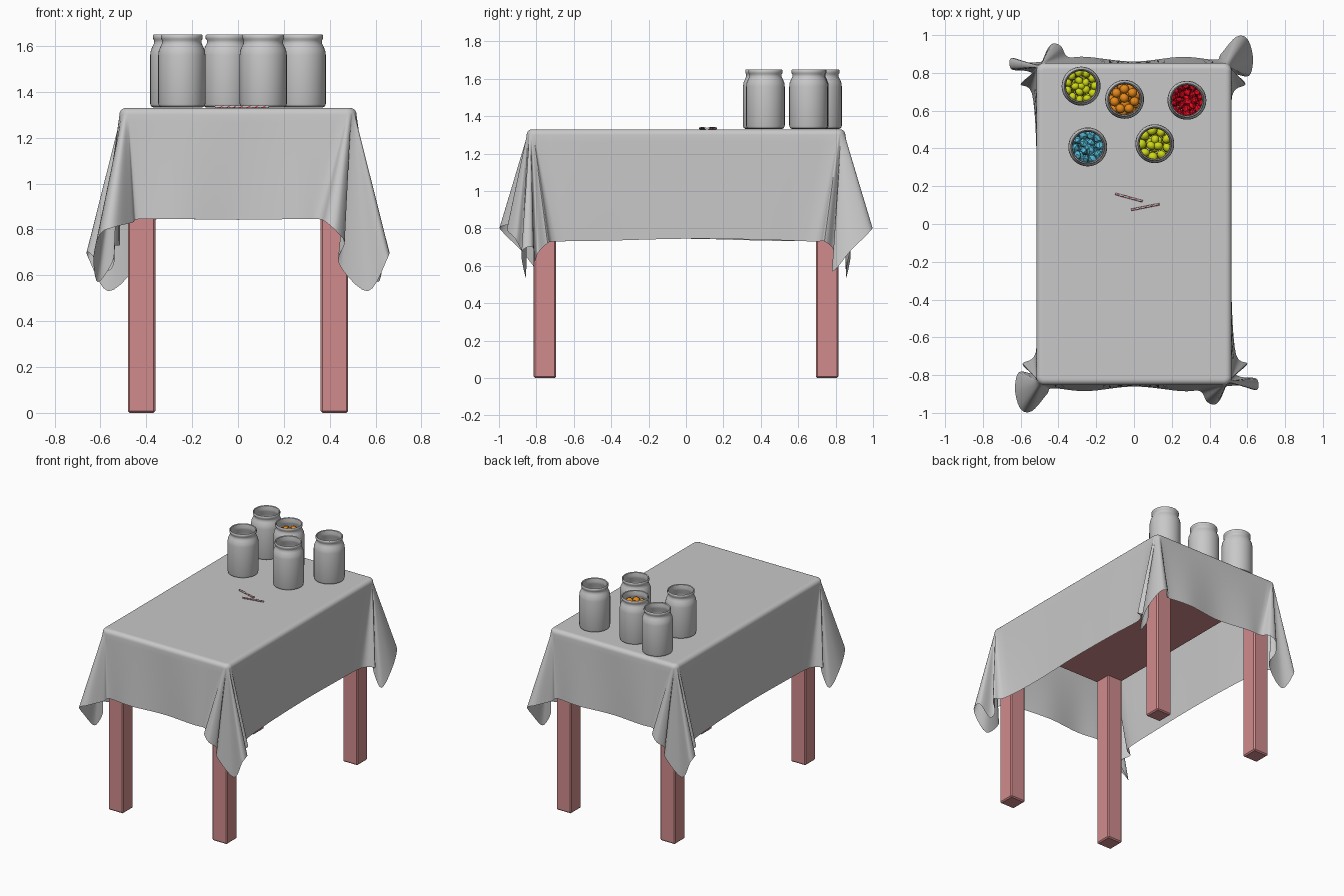
import bpy, bmesh, math, random
from mathutils import Vector, Matrix, Euler

if "Cube" in bpy.data.objects:
    bpy.data.objects.remove(bpy.data.objects["Cube"])

random.seed(4)


def material(name, rgb):
    m = bpy.data.materials.new(name)
    m.diffuse_color = (*rgb, 1)
    m.use_nodes = True
    m.node_tree.nodes["Principled BSDF"].inputs["Base Color"].default_value = m.diffuse_color
    return m


GREY = material("pale grey", (0.58, 0.58, 0.58))
WOOD = material("rosy wood", (0.64, 0.26, 0.265))
LIME = material("lime", (0.62, 0.69, 0.008))
ORANGE = material("orange", (0.8, 0.25, 0.01))
RED = material("red", (0.8, 0.003, 0.015))
BLUE = material("sky blue", (0.09, 0.48, 0.66))


def finish(name, bm, mats, angle=None):
    bmesh.ops.recalc_face_normals(bm, faces=bm.faces[:])
    me = bpy.data.meshes.new(name)
    bm.to_mesh(me)
    bm.free()
    for m in mats:
        me.materials.append(m)
    ob = bpy.data.objects.new(name, me)
    bpy.context.collection.objects.link(ob)
    if angle:
        bpy.context.view_layer.objects.active = ob
        ob.select_set(True)
        bpy.ops.object.shade_smooth_by_angle(angle=math.radians(angle))
        ob.select_set(False)
    return ob


def box(name, lo, hi, mat, bevel):
    lo, hi = Vector(lo), Vector(hi)
    bm = bmesh.new()
    bmesh.ops.create_cube(bm, size=1, matrix=Matrix.Translation((lo + hi) / 2)
                          @ Matrix.Diagonal((*(hi - lo), 1)))
    bmesh.ops.bevel(bm, geom=bm.edges[:], offset=bevel, segments=1, affect='EDGES')
    return finish(name, bm, [mat])


# Table
box("table_top", (-0.488, -0.823, 1.24), (0.488, 0.823, 1.314), WOOD, 0.01)
for sx, side in ((-1, "left"), (1, "right")):
    for sy, end in ((-1, "front"), (1, "back")):
        x, y = sx * 0.42, sy * 0.755
        box(f"{end}_{side}_leg", (x - 0.06, y - 0.06, 0), (x + 0.06, y + 0.06, 1.25), WOOD, 0.008)

# Tablecloth: hem outline lofted up to the table edge, half of it turned by 180 degrees
HX, HY, RAD, ROUND = 0.517, 0.852, 0.042, 0.03
front_hem = [(-0.25, -0.885, .845), (0, -0.86, .842), (0.25, -0.885, .845)]
front_fold = [(0.35, -0.885, .845), (0.385, -0.94, .83), (0.43, -0.955, .79), (0.465, -0.91, .74),
              (0.44, -0.87, .65), (0.565, -0.855, .53), (0.65, -0.88, .67), (0.65, -0.82, .70),
              (0.57, -0.81, .62), (0.54, -0.79, .67), (0.60, -0.74, .72), (0.54, -0.69, .73)]
side_hem = [(0.517, -0.4, .735), (0.517, 0, .745), (0.517, 0.4, .74)]
back_fold = [(0.52, 0.68, .73), (0.59, 0.74, .73), (0.54, 0.79, .68), (0.61, 0.785, .57),
             (0.63, 0.88, .68), (0.60, 0.98, .78), (0.54, 0.99, .81), (0.46, 0.90, .83),
             (0.43, 0.87, .845)]


def edge_points(pts, corner=None):
    """Pair every hem point with its place and direction on the table edge."""
    out = []
    for i, p in enumerate(pts):
        if corner is None:
            n = Vector((0, -1, 0)) if p[1] < -0.8 else Vector((1, 0, 0))
            c = Vector((p[0], -HY + RAD, 0)) if p[1] < -0.8 else Vector((HX - RAD, p[1], 0))
        else:
            a = corner[2] + math.pi / 2 * i / (len(pts) - 1)
            n = Vector((math.cos(a), math.sin(a), 0))
            c = Vector((corner[0], corner[1], 0))
        out.append((Vector(p), c, n))
    return out


half = (edge_points(front_hem) + edge_points(front_fold, (HX - RAD, -HY + RAD, -math.pi / 2))
        + edge_points(side_hem) + edge_points(back_fold, (HX - RAD, HY - RAD, 0)))
turn = Matrix.Rotation(math.pi, 4, 'Z')
ctrl = half + [tuple(turn @ v for v in t) for t in half]


def catmull(a, b, c, d, t):
    return 0.5 * (2 * b + (c - a) * t + (2 * a - 5 * b + 4 * c - d) * t * t
                  + (3 * b - a - 3 * c + d) * t ** 3)


bm = bmesh.new()
cols, N, STEPS, ROWS, CURVE = [], len(ctrl), 5, 14, 5
for i in range(N):
    q = [ctrl[(i + k) % N] for k in (-1, 0, 1, 2)]
    for s in range(STEPS):
        t = s / STEPS
        hem = catmull(*[v[0] for v in q], t)
        cen, nrm = q[1][1].lerp(q[2][1], t), q[1][2].lerp(q[2][2], t).normalized()
        col = []
        for k in range(CURVE + 1):                          # rounded table edge
            a = math.pi / 2 * k / CURVE
            r = RAD - ROUND + ROUND * math.sin(a)
            col.append(cen + nrm * r + Vector((0, 0, 1.33 - ROUND + ROUND * math.cos(a))))
        top = col[-1]
        col += [top.lerp(hem, k / ROWS) for k in range(1, ROWS + 1)]
        cols.append([bm.verts.new(v) for v in col])
for a, b in zip(cols, cols[1:] + cols[:1]):
    for k in range(len(a) - 1):
        bm.faces.new((a[k], a[k + 1], b[k + 1], b[k]))
top_face = bm.faces.new([c[0] for c in cols])
bm.normal_update()
bmesh.ops.inset_region(bm, faces=[top_face], thickness=0.006)
finish("tablecloth", bm, [GREY], 50)

# Jars: turned glass profile with inner wall
JAR = [(0, 0), (0.088, 0), (0.099, 0.006), (0.103, 0.018), (0.103, 0.228), (0.100, 0.25), (0.091, 0.27),
       (0.086, 0.281), (0.086, 0.294), (0.091, 0.3), (0.091, 0.314), (0.088, 0.318), (0.083, 0.314),
       (0.080, 0.29), (0.081, 0.276), (0.094, 0.248), (0.097, 0.225), (0.097, 0.02), (0.088, 0.01), (0, 0.01)]
BASE = 1.331


def jar(name, x, y):
    bm = bmesh.new()
    vs = [bm.verts.new((x + r, y, BASE + z)) for r, z in JAR]
    es = [bm.edges.new(p) for p in zip(vs, vs[1:])]
    bmesh.ops.spin(bm, geom=vs + es, cent=(x, y, 0), axis=(0, 0, 1), angle=2 * math.pi,
                   steps=40, use_duplicate=False)
    bmesh.ops.remove_doubles(bm, verts=bm.verts[:], dist=1e-5)
    finish(name, bm, [GREY], 40)


# Sweets: stacked rings of lumps filling a jar
def sweets(name, x, y, mat, r, top, sub, jitter, squash):
    bm = bmesh.new()
    gap = r * (1.25 if jitter else 1.8)                     # rough lumps overlap more
    z = BASE + 0.012 + r
    while z + r < top:
        ring = (0.080 if z + r > BASE + 0.25 else 0.095) - r * (0.85 if jitter else 1)
        while ring > -gap / 2:
            rr = max(ring, 0)
            n = max(1, round(2 * math.pi * rr / gap))
            a0 = random.random() * 6.28
            for i in range(n):
                a = a0 + 2 * math.pi * i / n
                loc = Vector((x + rr * math.cos(a), y + rr * math.sin(a),
                              z + random.uniform(-0.35, 0.35) * r))
                rot = Euler([random.uniform(0, 6.28) for _ in range(3)]).to_matrix().to_4x4()
                m = Matrix.Translation(loc) @ rot @ Matrix.Diagonal((1, 1, squash, 1))
                new = bmesh.ops.create_icosphere(bm, subdivisions=sub, radius=r, matrix=m)["verts"]
                for v in new:
                    v.co = loc + (v.co - loc) * (1 - random.uniform(0, jitter))
            ring -= gap
        z += gap * 0.9
    finish(name, bm, [mat], None if jitter else 60)


for label, x, y, mat, r, top, sub, jitter, squash in (
        ("back_left_lime", -0.28, 0.73, LIME, 0.023, 1.54, 2, 0, 0.85),
        ("middle_orange", -0.05, 0.66, ORANGE, 0.026, 1.615, 2, 0, 0.95),
        ("right_red", 0.28, 0.655, RED, 0.026, 1.54, 1, 0.45, 0.8),
        ("front_left_blue", -0.245, 0.408, BLUE, 0.033, 1.54, 1, 0.35, 0.8),
        ("front_right_lime", 0.11, 0.425, LIME, 0.026, 1.54, 2, 0, 0.85)):
    jar(label + "_jar", x, y)
    sweets(label + "_sweets", x, y, mat, r, top, sub, jitter, squash)


# Striped candy sticks lying on the cloth
def stick(name, p, q):
    p, q = Vector((*p, 1.335)), Vector((*q, 1.335))
    axis = (q - p).normalized()
    up = Vector((0, 0, 1))
    side = axis.cross(up)
    bm = bmesh.new()
    S, L = 10, 24
    rings = [[bm.verts.new(p.lerp(q, j / L) + 0.006 * (side * math.cos(2 * math.pi * i / S + j * 0.6)
              + up * math.sin(2 * math.pi * i / S + j * 0.6))) for i in range(S)] for j in range(L + 1)]
    for a, b in zip(rings, rings[1:]):
        for i in range(S):
            k = (i + 1) % S
            bm.faces.new((a[i], a[k], b[k], b[i])).material_index = int(i in (0, 5))
    bm.faces.new(rings[0])
    bm.faces.new(rings[-1])
    finish(name, bm, [GREY, RED], 50)


stick("candy_stick_1", (-0.10, 0.16), (0.045, 0.12))
stick("candy_stick_2", (-0.015, 0.075), (0.135, 0.105))
